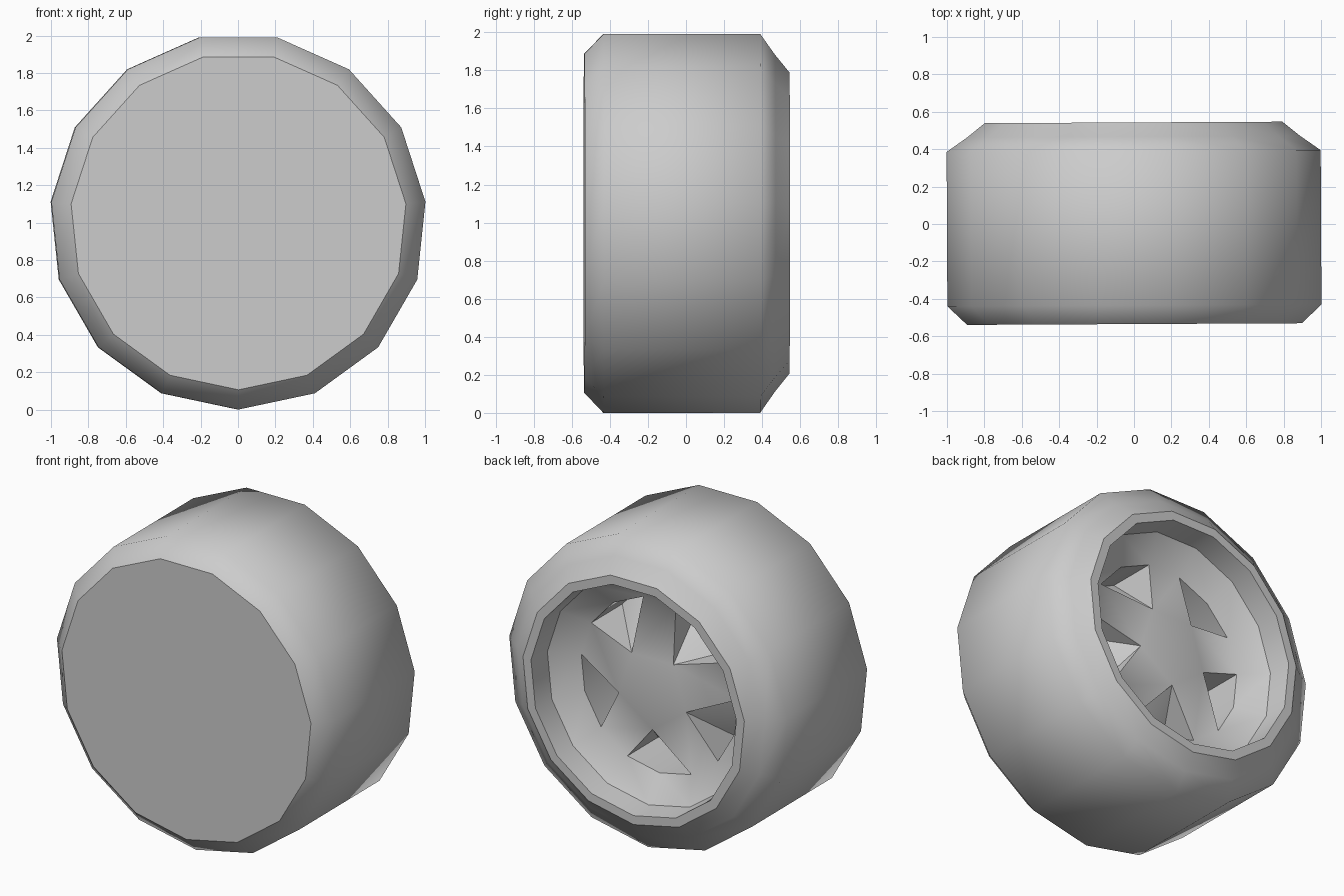
import bpy, bmesh
from math import sin, cos, radians

SIDES = 15
STEP = 360 / SIDES
AXLE_Z = 1.006
TILT = 0.005

cube = bpy.data.objects.get("Cube")
if cube:
    bpy.data.objects.remove(cube, do_unlink=True)

grey = bpy.data.materials.new("light grey")
grey.use_nodes = True
colour = (0.604, 0.604, 0.604, 1)
grey.diffuse_color = colour
grey.node_tree.nodes["Principled BSDF"].inputs["Base Color"].default_value = colour


def polar(bm, radius, y, angle):
    """Vertex around the axle; angle zero points straight down."""
    a = radians(angle)
    return bm.verts.new((radius * sin(a), y, -radius * cos(a)))


def ring(bm, radius, y):
    return [polar(bm, radius, y, i * STEP) for i in range(SIDES)]


def bridge(bm, a, b):
    for i in range(SIDES):
        j = (i + 1) % SIDES
        bm.faces.new((a[i], a[j], b[j], b[i]))


def mark_sharp(bm, loop):
    for i, v in enumerate(loop):
        edge = bm.edges.get((v, loop[(i + 1) % len(loop)]))
        if edge:
            edge.smooth = False


def finish(bm, name, guide, direction):
    """Point the normals so the guide face looks along direction in y."""
    bmesh.ops.recalc_face_normals(bm, faces=bm.faces[:])
    bm.normal_update()
    if guide.normal.y * direction < 0:
        bmesh.ops.reverse_faces(bm, faces=bm.faces[:])
    for f in bm.faces:
        f.smooth = True
    mesh = bpy.data.meshes.new(name)
    bm.to_mesh(mesh)
    bm.free()
    mesh.materials.append(grey)
    obj = bpy.data.objects.new(name, mesh)
    obj.location.z = AXLE_Z
    obj.rotation_euler.z = TILT
    bpy.context.collection.objects.link(obj)


# Tyre: front disc, chamfers, tread, rear lip and inner band
# Each entry is radius, y, sharp edge
profile = [
    (0.90, -0.535, True),
    (1.0055, -0.435, False),
    (1.0055, 0.39, False),
    (0.895, 0.467, False),
    (0.80, 0.543, True),
    (0.742, 0.543, True),
    (0.73, 0.39, True),
]
bm = bmesh.new()
rings = [ring(bm, r, y) for r, y, _ in profile]
for a, b in zip(rings, rings[1:]):
    bridge(bm, a, b)
cap = bm.faces.new(rings[0])
for loop, (_, _, sharp) in zip(rings, profile):
    if sharp:
        mark_sharp(bm, loop)
finish(bm, "tyre", cap, -1)

# Hub: dished edge, five spokes and wedge-shaped pockets between them
POCKET_DEPTH = 0.32
bm = bmesh.new()
edge = ring(bm, 0.73, 0.39)
dish = ring(bm, 0.565, 0.275)
bridge(bm, edge, dish)
tips = [polar(bm, 0.255, 0.3475, k * 72) for k in range(5)]
centre = bm.verts.new((0, 0.355, 0))
for k in range(5):
    n = (k + 1) % 5
    left, mid, right = (dish[(3 * k + o) % SIDES] for o in (-1, 0, 1))
    next_left = dish[(3 * k + 2) % SIDES]
    guide = bm.faces.new((centre, tips[k], tips[n]))
    bm.faces.new((tips[k], right, next_left, tips[n]))
    # Pocket floor slopes from the tip down to deep outer corners
    low = [bm.verts.new((v.co.x, v.co.y - POCKET_DEPTH, v.co.z))
           for v in (left, mid, right)]
    tip = tips[k]
    bm.faces.new((tip, left, low[0]))
    bm.faces.new((tip, low[2], right))
    bm.faces.new((left, mid, low[1], low[0]))
    bm.faces.new((mid, right, low[2], low[1]))
    bm.faces.new((tip, low[0], low[1]))
    bm.faces.new((tip, low[1], low[2]))
    mark_sharp(bm, [tip, left, mid, right])
    mark_sharp(bm, [tip] + low)
    mark_sharp(bm, [left, low[0]])
    mark_sharp(bm, [right, low[2]])
finish(bm, "hub", guide, 1)
